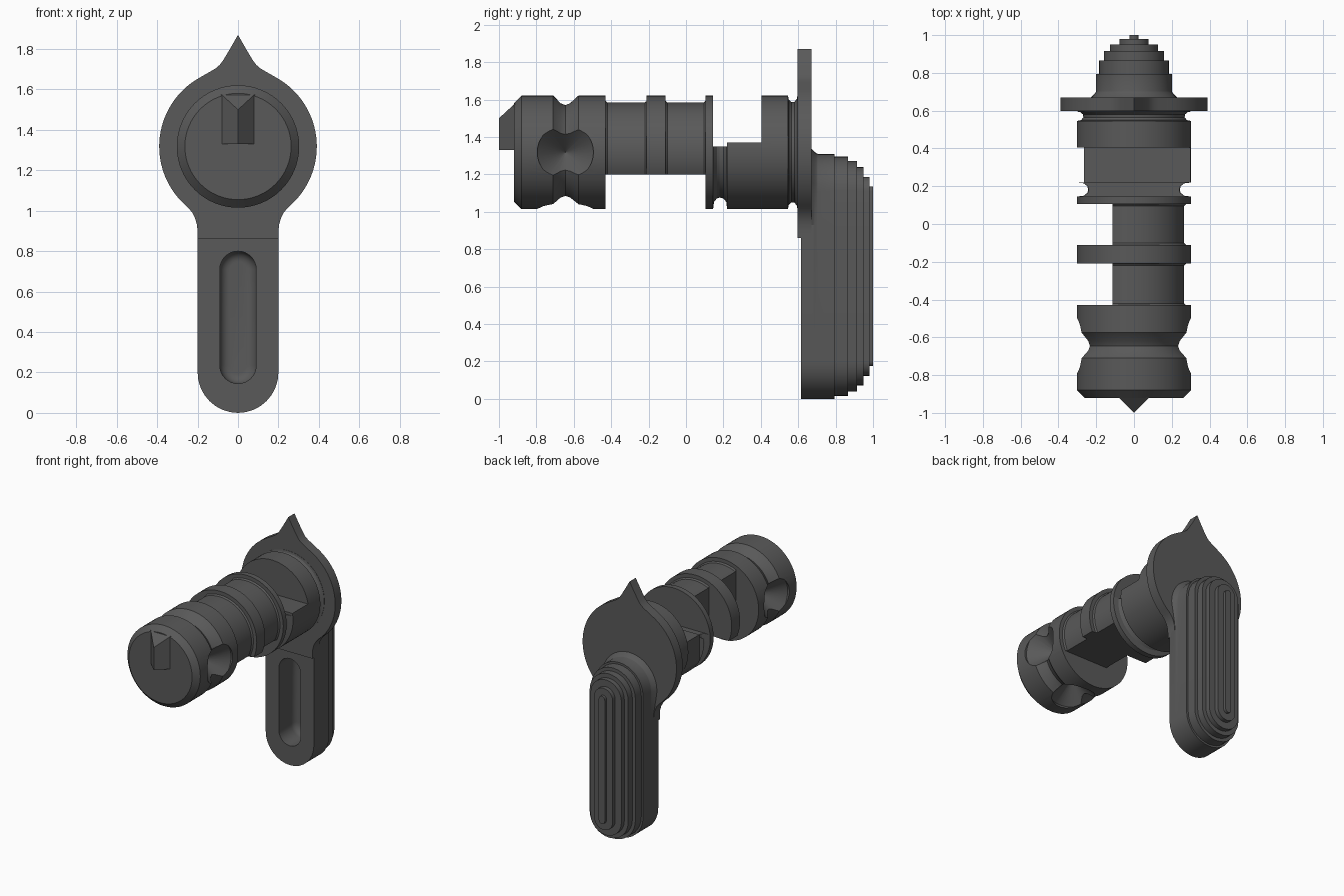
import bpy, bmesh
from math import sin, cos, pi, radians, atan2

if "Cube" in bpy.data.objects:
    bpy.data.objects.remove(bpy.data.objects["Cube"])

AXIS_Z = 1.318


def loft(name, loops):
    """Skin a list of equal-length point loops and cap both ends."""
    bm = bmesh.new()
    rows = [[bm.verts.new(p) for p in loop] for loop in loops]
    n = len(rows[0])
    for a, b in zip(rows, rows[1:]):
        for i in range(n):
            j = (i + 1) % n
            bm.faces.new((a[i], a[j], b[j], b[i]))
    bm.faces.new(rows[0])
    bm.faces.new(rows[-1][::-1])
    bmesh.ops.recalc_face_normals(bm, faces=bm.faces)
    me = bpy.data.meshes.new(name)
    bm.to_mesh(me)
    bm.free()
    ob = bpy.data.objects.new(name, me)
    bpy.context.collection.objects.link(ob)
    return ob


def lathe(name, profile, seg=64):
    """Revolve (y, radius) points about the spindle axis."""
    return loft(name, [[(r * sin(2 * pi * i / seg), y, AXIS_Z + r * cos(2 * pi * i / seg))
                        for i in range(seg)] for y, r in profile])


def box(x0, x1, y0, y1, z0, z1):
    return loft("cutter", [[(x0, y, z0), (x1, y, z0), (x1, y, z1), (x0, y, z1)] for y in (y0, y1)])


def stadium(y, r, z0, z1, flare=0.0, seg=16):
    """Upright rounded slot outline; flare widens only the upper end."""
    pts = [((r + flare) * cos(pi * i / seg), y, z1 + (r + flare) * sin(pi * i / seg))
           for i in range(seg + 1)]
    zm = z0 + 0.8 * (z1 - z0)
    pts.append((-r, y, zm))
    pts += [(-r * cos(pi * i / seg), y, z0 - r * sin(pi * i / seg)) for i in range(seg + 1)]
    pts.append((r, y, zm))
    return pts


def cut(ob, cutters):
    bpy.context.view_layer.objects.active = ob
    for c in cutters:
        c.hide_render = True
        m = ob.modifiers.new("cut", "BOOLEAN")
        m.operation, m.solver, m.object = "DIFFERENCE", "EXACT", c
        bpy.ops.object.modifier_apply(modifier=m.name)
        bpy.data.objects.remove(c)


# Spindle: grooved head, slim shaft with ring, end disk, rear drum
spindle = lathe("spindle", [
    (-0.92, 0.263), (-0.88, 0.303), (-0.71, 0.303), (-0.67, 0.262), (-0.645, 0.252), (-0.62, 0.262),
    (-0.575, 0.303), (-0.43, 0.303), (-0.43, 0.275), (-0.42, 0.266),
    (-0.22, 0.266), (-0.21, 0.275), (-0.21, 0.303), (-0.11, 0.303), (-0.11, 0.275), (-0.10, 0.266),
    (0.095, 0.266), (0.105, 0.275), (0.105, 0.303), (0.145, 0.303),
    (0.15, 0.265), (0.165, 0.247), (0.18, 0.242), (0.20, 0.247), (0.215, 0.265), (0.22, 0.303),
    (0.545, 0.303), (0.55, 0.28), (0.565, 0.268), (0.58, 0.27), (0.592, 0.285), (0.595, 0.30), (0.63, 0.30)])


# Conical detent pockets on both sides and underneath
def detent(direction, seg=40):
    loops = []
    for d, r in ((0.14, 0.002), (0.288, 0.15), (0.36, 0.15)):
        loop = []
        for i in range(seg):
            a, b = r * cos(2 * pi * i / seg), r * sin(2 * pi * i / seg)
            y = -0.645 + a
            loop.append((b, y, AXIS_Z - d) if direction == 0 else (direction * d, y, AXIS_Z + b))
        loops.append(loop)
    return loft("cutter", loops)


cut(spindle, [
    detent(1), detent(-1), detent(0),
    box(-0.5, 0.5, -0.43, 0.105, 0.8, 1.20),       # flat underneath the shaft
    box(-0.5, -0.115, -0.43, -0.21, 0.8, 1.8),     # side flats either side of the ring
    box(-0.5, -0.115, -0.11, 0.105, 0.8, 1.8),
    box(-0.5, 0.5, 0.145, 0.22, 1.35, 1.8),        # notch across the top of the drum
    box(-0.5, 0.5, 0.2199, 0.405, 1.37, 1.8),
    box(-0.5, -0.265, 0.22, 0.405, 1.0, 1.8)])

# Wedge indicator on the front face
w = 0.085
indicator = loft("front_indicator", [
    [(-w, -0.915, 1.33), (0, -1.0, 1.33), (w, -0.915, 1.33)],
    [(-w, -0.915, 1.578), (0, -1.0, 1.50), (w, -0.915, 1.578)]])

# Pointer plate: mirrored half outline with filleted tip and neck
R = 0.39
half = [(0.04, 1.80), (0.075, 1.742), (0.09, 1.722), (0.11, 1.705), (0.135, 1.69)]
a0, a1 = atan2(0.345, 0.182), atan2(-0.30, 0.249)
half += [(R * cos(a0 + (a1 - a0) * i / 24), AXIS_Z + R * sin(a0 + (a1 - a0) * i / 24)) for i in range(25)]
half += [(0.227, 0.992), (0.212, 0.962), (0.203, 0.93), (0.20, 0.895), (0.20, 0.86)]
outline = [(0, 1.87)] + half + [(-x, z) for x, z in reversed(half)]
plate = loft("pointer_plate", [[(x, y, z) for x, z in outline] for y in (0.597, 0.67)])

# Lever: stepped grip with a slight flare where it meets the plate
steps = [(0.795, 0.0), (0.865, 0.015), (0.915, 0.04), (0.95, 0.072), (0.98, 0.123), (1.0, 0.175)]
loops = [stadium(0.615, 0.2, 0.2, 1.11)]
for i in range(6):
    t = i / 5 * pi / 2
    loops.append(stadium(0.668 + 0.035 * sin(t), 0.2, 0.2, 1.11, 0.03 * (1 - sin(t)) ** 1.3))
prev = 0.2
for y, inset in steps:
    r = 0.2 - inset
    if r != prev:
        loops.append(stadium(loops[-1][0][1], r, 0.2, 1.11))
    loops.append(stadium(y, r, 0.2, 1.11))
    prev = r
lever = loft("lever", loops)

# Round-bottomed slot in the front of the lever
slot = [stadium(0.55, 0.09, 0.235, 0.71)]
for i in range(7):
    t = i / 6 * pi / 2
    slot.append(stadium(0.76 + 0.05 * sin(t), 0.04 + 0.05 * cos(t), 0.235, 0.71))
cut(lever, [loft("cutter", slot)])

# Dark metal colour, smooth shading with crisp edges
dark = bpy.data.materials.new("dark_metal")
dark.diffuse_color = (0.1, 0.1, 0.1, 1)
dark.use_nodes = True
dark.node_tree.nodes["Principled BSDF"].inputs["Base Color"].default_value = dark.diffuse_color
for ob in (spindle, indicator, plate, lever):
    ob.data.materials.clear()
    ob.data.materials.append(dark)
    bpy.ops.object.select_all(action="DESELECT")
    ob.select_set(True)
    bpy.context.view_layer.objects.active = ob
    bpy.ops.object.shade_smooth_by_angle(angle=radians(25))
